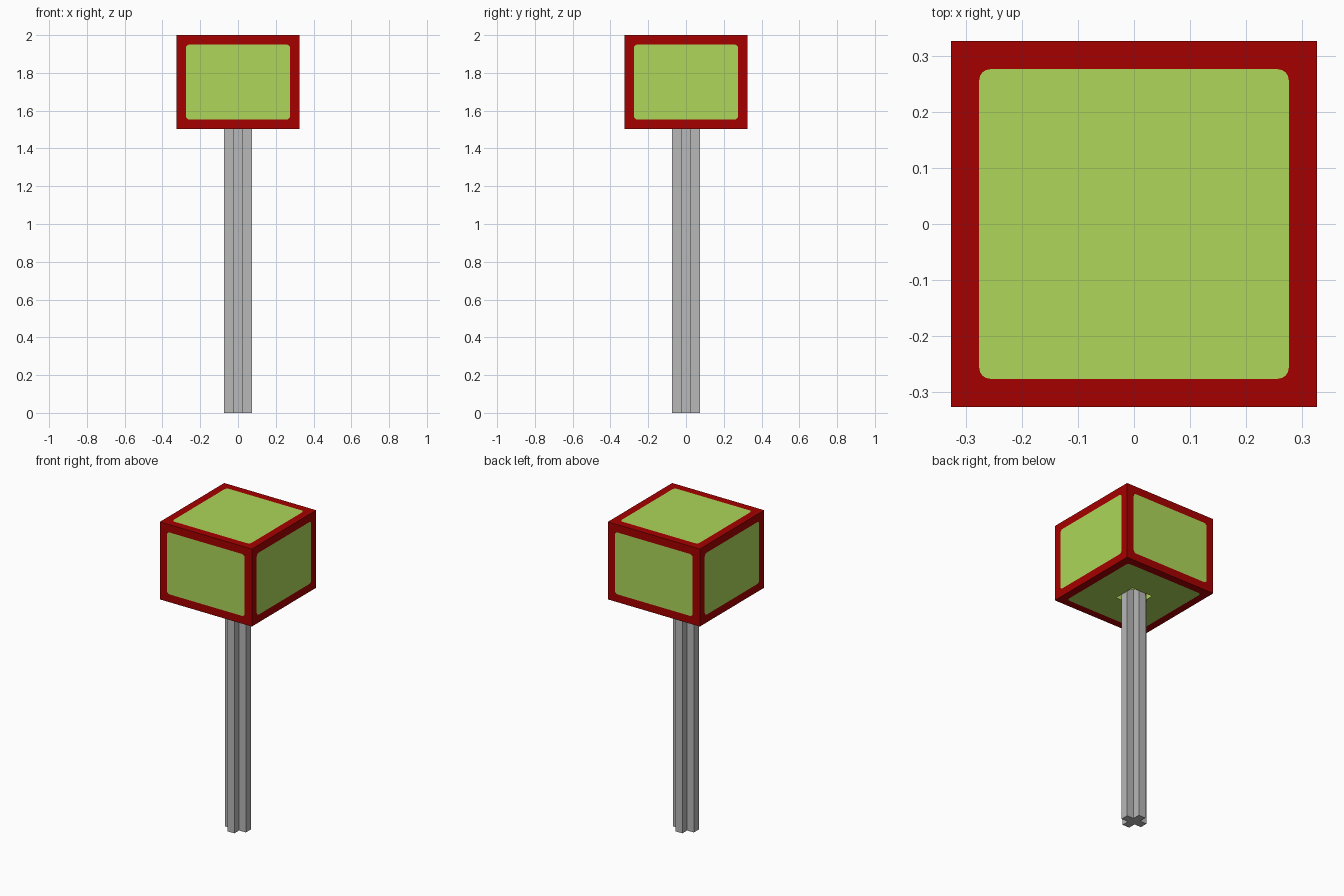
import bpy
import bmesh
from math import cos, pi, sin
from mathutils import Matrix, Vector

cube = bpy.data.objects.get("Cube")
if cube:
    bpy.data.objects.remove(cube, do_unlink=True)

HALF = 0.326        # half width of the sign box
BOTTOM, TOP = 1.503, 2.0
MARGIN = 0.05       # width of the red border
RADIUS = 0.02       # rounding of the green panels
POST, ARM = 0.073, 0.025
POST_TOP = 1.53


def material(name, color):
    mat = bpy.data.materials.new(name)
    mat.use_nodes = True
    mat.diffuse_color = (*color, 1)
    mat.node_tree.nodes["Principled BSDF"].inputs["Base Color"].default_value = (*color, 1)
    return mat


RED = material("dark red", (0.38, 0.0, 0.0))
GREEN = material("leaf green", (0.418, 0.677, 0.1))
GREY = material("post grey", (0.48, 0.48, 0.48))


def finish(name, bm, mats):
    mesh = bpy.data.meshes.new(name)
    bm.to_mesh(mesh)
    bm.free()
    for mat in mats:
        mesh.materials.append(mat)
    obj = bpy.data.objects.new(name, mesh)
    bpy.context.collection.objects.link(obj)


def corners(bm, matrix, x, y, radius=0, steps=0):
    """Rectangle as four lists of corner vertices, each an arc if rounded."""
    result = []
    for i, (sx, sy) in enumerate(((1, 1), (-1, 1), (-1, -1), (1, -1))):
        arc = []
        for k in range(steps + 1):
            a = (i + k / max(steps, 1)) * pi / 2
            point = Vector((sx * (x - radius) + radius * cos(a),
                            sy * (y - radius) + radius * sin(a), 0))
            arc.append(bm.verts.new(matrix @ point))
        result.append(arc)
    return result


def ring(bm, outer, inner, index):
    """Fill the band between two rectangles with four faces."""
    for i in range(4):
        j = (i + 1) % 4
        face = bm.faces.new(outer[i] + [outer[j][0], inner[j][0]] + inner[i][::-1])
        face.material_index = index


def side(bm, matrix, x, y, hole=0):
    """Red border with a rounded green panel, optionally with a square hole."""
    border = corners(bm, matrix, x, y)
    panel = corners(bm, matrix, x - MARGIN, y - MARGIN, RADIUS, 4)
    ring(bm, border, panel, 0)
    if hole:
        ring(bm, panel, corners(bm, matrix, hole, hole), 1)
    else:
        bm.faces.new(sum(panel, [])).material_index = 1


# Hollow sign box: four sides, the top, and the underside open around the post
bm = bmesh.new()
half_height = (TOP - BOTTOM) / 2
middle = Matrix.Translation((0, 0, (TOP + BOTTOM) / 2))
for i in range(4):
    side(bm, middle @ Matrix.Rotation(i * pi / 2, 4, 'Z')
         @ Matrix.Translation((0, -HALF, 0)) @ Matrix.Rotation(pi / 2, 4, 'X'),
         HALF, half_height)
side(bm, Matrix.Translation((0, 0, TOP)), HALF, HALF)
side(bm, Matrix.Translation((0, 0, BOTTOM)) @ Matrix.Rotation(pi, 4, 'X'),
     HALF, HALF, hole=POST)
bmesh.ops.remove_doubles(bm, verts=bm.verts, dist=0.0001)
finish("sign_box", bm, (RED, GREEN))

# Cross-shaped post, one quarter of the outline turned four times
bm = bmesh.new()
quarter = [Vector((POST, -ARM, 0)), Vector((POST, ARM, 0)), Vector((ARM, ARM, 0))]
outline = [Matrix.Rotation(i * pi / 2, 3, 'Z') @ p for i in range(4) for p in quarter]
base = bm.faces.new([bm.verts.new(p) for p in outline])
top = bmesh.ops.extrude_face_region(bm, geom=[base], use_keep_orig=True)
bmesh.ops.translate(bm, vec=(0, 0, POST_TOP),
                    verts=[v for v in top["geom"] if isinstance(v, bmesh.types.BMVert)])
bmesh.ops.recalc_face_normals(bm, faces=bm.faces)
finish("post", bm, (GREY,))
